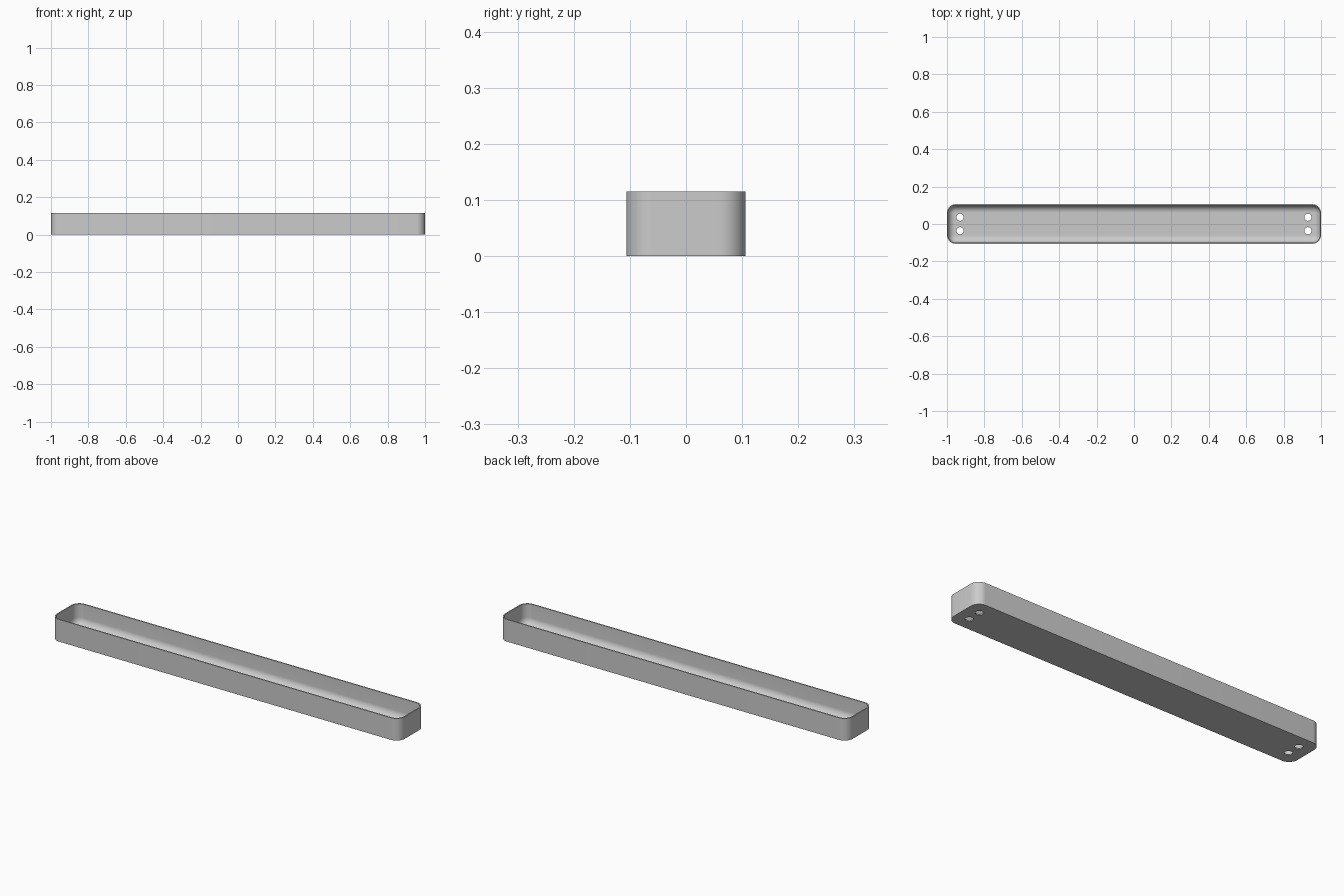
import bpy, bmesh
from math import sin, cos, pi, radians

if "Cube" in bpy.data.objects:
    bpy.data.objects.remove(bpy.data.objects["Cube"], do_unlink=True)

HALF_X, HALF_Y, HEIGHT = 1.0, 0.106, 0.115
CORNER, WALL, FILLET = 0.047, 0.006, 0.038
CORNER_STEPS, FILLET_STEPS = 10, 10

grey = bpy.data.materials.new("light grey")
grey.use_nodes = True
grey.diffuse_color = (0.6, 0.6, 0.6, 1)
grey.node_tree.nodes["Principled BSDF"].inputs["Base Color"].default_value = (0.6, 0.6, 0.6, 1)


def ring(bm, inset, z):
    """Rounded rectangle of vertices, inset from the outer wall."""
    r = CORNER - inset
    cx, cy = HALF_X - CORNER, HALF_Y - CORNER
    verts = []
    for q, (sx, sy) in enumerate([(1, 1), (-1, 1), (-1, -1), (1, -1)]):
        for i in range(CORNER_STEPS + 1):
            a = (q + i / CORNER_STEPS) * pi / 2
            verts.append(bm.verts.new((sx * cx + r * cos(a), sy * cy + r * sin(a), z)))
    return verts


# Tray: outer wall, rim, inner wall and the rounded inner floor edge
bm = bmesh.new()
levels = [(0, 0), (0, HEIGHT), (WALL, HEIGHT)]
for i in range(FILLET_STEPS + 1):
    a = i / FILLET_STEPS * pi / 2
    levels.append((WALL + FILLET * (1 - cos(a)), WALL + FILLET * (1 - sin(a))))
rings = [ring(bm, inset, z) for inset, z in levels]
for low, high in zip(rings, rings[1:]):
    for i in range(len(low)):
        j = (i + 1) % len(low)
        bm.faces.new((low[i], low[j], high[j], high[i]))
bm.faces.new(rings[0][::-1])
bm.faces.new(rings[-1])
bmesh.ops.recalc_face_normals(bm, faces=bm.faces)
mesh = bpy.data.meshes.new("tray")
bm.to_mesh(mesh)
bm.free()
tray = bpy.data.objects.new("tray", mesh)
bpy.context.collection.objects.link(tray)
mesh.materials.append(grey)

# Screw holes: a pair through the floor at each end
bm = bmesh.new()
for x in (-0.93, 0.93):
    for y in (-0.036, 0.036):
        made = bmesh.ops.create_cone(bm, cap_ends=True, segments=32,
                                     radius1=0.019, radius2=0.019, depth=0.06)
        bmesh.ops.translate(bm, verts=made["verts"], vec=(x, y, 0))
cut_mesh = bpy.data.meshes.new("hole_cutter")
bm.to_mesh(cut_mesh)
bm.free()
cut_mesh.materials.append(grey)
cutter = bpy.data.objects.new("hole_cutter", cut_mesh)
cutter.hide_render = True
bpy.context.collection.objects.link(cutter)

holes = tray.modifiers.new("screw_holes", 'BOOLEAN')
holes.operation = 'DIFFERENCE'
holes.solver = 'EXACT'
holes.object = cutter
bpy.ops.object.select_all(action='DESELECT')
tray.select_set(True)
bpy.context.view_layer.objects.active = tray
bpy.ops.object.modifier_apply(modifier=holes.name)
bpy.data.objects.remove(cutter, do_unlink=True)
bpy.ops.object.shade_smooth_by_angle(angle=radians(30))
